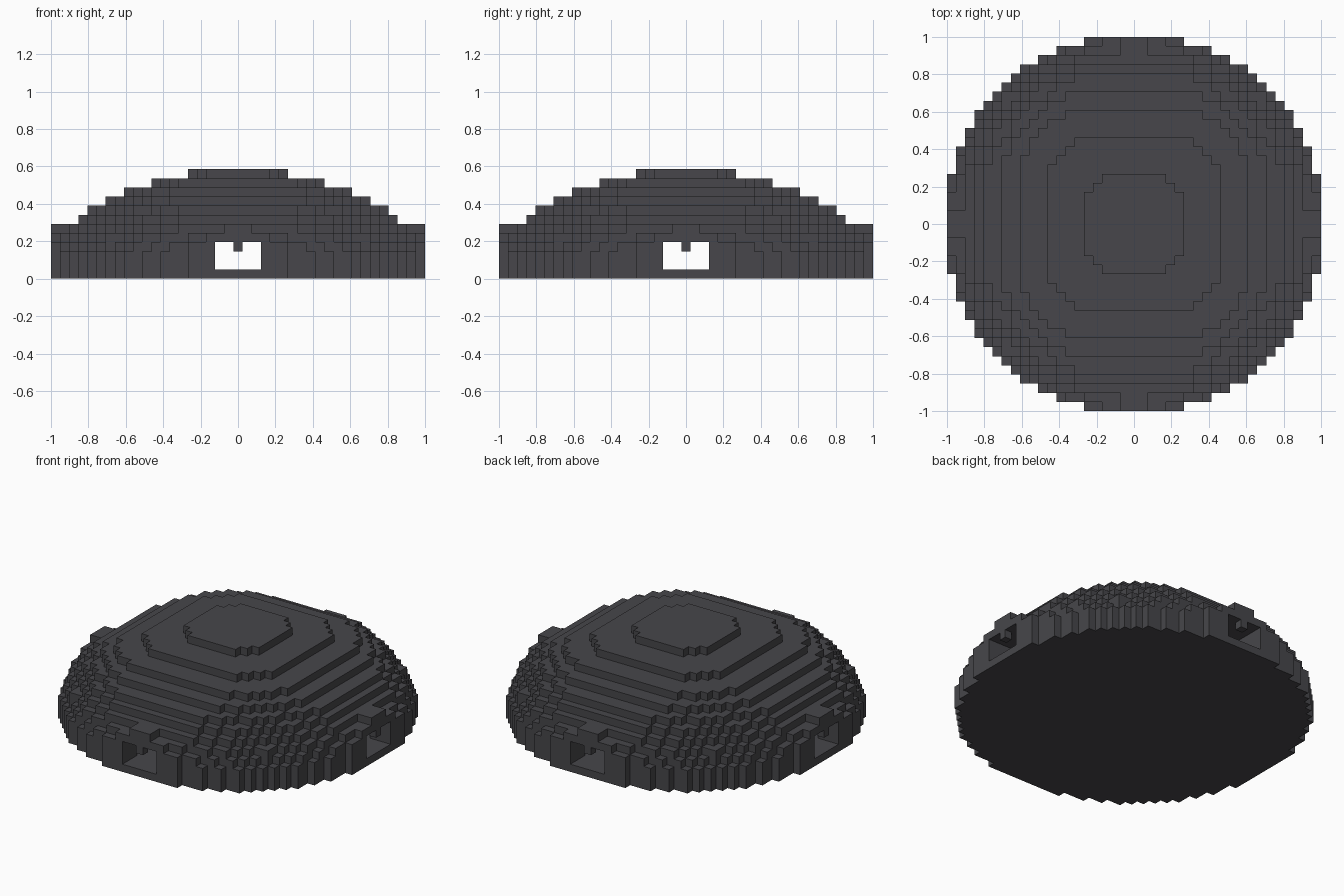
import bpy
import bmesh
from mathutils import Vector

if "Cube" in bpy.data.objects:
    bpy.data.objects.remove(bpy.data.objects["Cube"], do_unlink=True)

HALF = 20                      # blocks from the centre to the rim
SIZE = 2 / (2 * HALF + 1)      # edge length of one block

# Stepped tiers from the ground up: round radius, and flat cut on the four sides
RADIUS = [20.83, 20.83, 20.83, 20.4, 19.8, 19.1, 18.2, 17.1, 16, 14.25, 10.85, 5.85]
FLAT = [20, 20, 20, 20, 19, 18, 17, 16, 14, 12, 9, 5]
ROOF = len(RADIUS)
WALL = 3                       # wall thickness in blocks
DOOR_HALF, DOOR_TOP = 2, 3     # doorway half width and highest open tier

stone = bpy.data.materials.new("dark_stone")
stone.use_nodes = True
colour = (0.063, 0.062, 0.069, 1)
stone.diffuse_color = colour
bsdf = next(n for n in stone.node_tree.nodes if n.type == "BSDF_PRINCIPLED")
bsdf.inputs["Base Color"].default_value = colour
bsdf.inputs["Roughness"].default_value = 1


def in_tier(along, across, tier, shrink=0):
    """True if a block lies inside a tier, optionally shrunk inwards."""
    if tier >= ROOF:
        return False
    reach = RADIUS[tier] - shrink
    return along <= FLAT[tier] - shrink and along**2 + across**2 <= reach**2


def part_at(x, y, tier):
    """Name the part that fills a block, or None where it is open."""
    along, across = max(abs(x), abs(y)), min(abs(x), abs(y))
    if tier == 0:
        return "floor" if in_tier(along, across, tier) else None
    # pendant block hanging in the middle of each doorway
    if along == HALF and across == 0 and tier == DOOR_TOP:
        return "door_pendants"
    if across <= DOOR_HALF and tier <= DOOR_TOP:
        return None
    # stepped canopy over each doorway
    canopy = {DOOR_TOP: 5, DOOR_TOP + 1: 3, DOOR_TOP + 2: 1}
    if HALF - 2 <= along <= HALF and across <= canopy.get(tier, -1):
        return "door_canopies"
    # hollow chamber under the dome
    if in_tier(along, across, tier + 1, WALL):
        return None
    return "dome" if in_tier(along, across, tier) else None


# Fill the block grid
blocks = {}
span = range(-HALF, HALF + 1)
for tier in range(ROOF):
    for x in span:
        for y in span:
            part = part_at(x, y, tier)
            if part:
                blocks[x, y, tier] = part

AXES = [Vector(a) for a in ((1, 0, 0), (0, 1, 0), (0, 0, 1))]


def build_part(name):
    """Skin the exposed block sides of one part and merge flat areas."""
    bm = bmesh.new()
    for cell, part in blocks.items():
        if part != name:
            continue
        centre = Vector(cell) + AXES[2] / 2
        for k, axis in enumerate(AXES):
            for sign in (-1, 1):
                normal = axis * sign
                neighbour = tuple(int(c) for c in Vector(cell) + normal)
                if neighbour in blocks:
                    continue
                u = AXES[(k + 1) % 3] / 2
                v = AXES[(k + 2) % 3] / 2 * sign
                middle = centre + normal / 2
                ring = (middle - u - v, middle + u - v, middle + u + v, middle - u + v)
                bm.faces.new([bm.verts.new(p * SIZE) for p in ring])
    bmesh.ops.remove_doubles(bm, verts=bm.verts[:], dist=SIZE / 100)
    bmesh.ops.dissolve_limit(bm, angle_limit=0.01, verts=bm.verts[:], edges=bm.edges[:])
    bmesh.ops.triangulate(bm, faces=[f for f in bm.faces if len(f.verts) > 4])
    mesh = bpy.data.meshes.new(name)
    bm.to_mesh(mesh)
    bm.free()
    mesh.materials.append(stone)
    bpy.context.collection.objects.link(bpy.data.objects.new(name, mesh))


for part_name in ("floor", "dome", "door_canopies", "door_pendants"):
    build_part(part_name)
